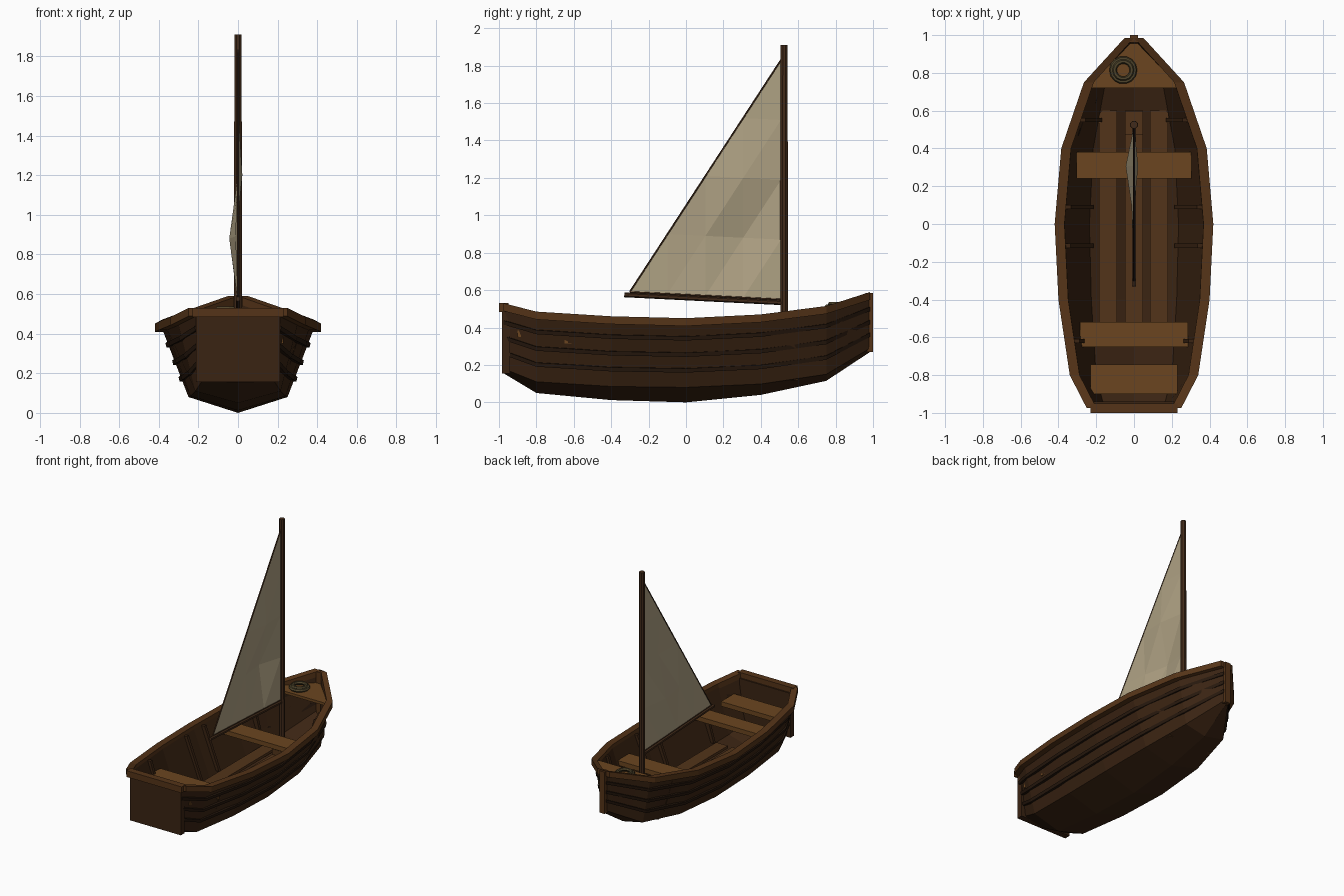
import bpy, bmesh, math
from mathutils import Vector

if "Cube" in bpy.data.objects:
    bpy.data.objects.remove(bpy.data.objects["Cube"])

def mat(name, r, g, b):
    m = bpy.data.materials.new(name)
    m.diffuse_color = (r, g, b, 1)
    m.use_nodes = True
    m.node_tree.nodes["Principled BSDF"].inputs["Base Color"].default_value = m.diffuse_color
    return m

HULL = mat("dark_wood", .042, .017, .006)
EDGE = mat("plank_edge_wood", .02, .009, .004)
RAIL = mat("rail_wood", .09, .034, .009)
FLOOR = mat("floor_wood", .085, .034, .01)
SEAT = mat("seat_wood", .145, .06, .014)
SPAR = mat("spar_wood", .055, .024, .01)
CLOTH = mat("sailcloth", .43, .36, .23)
ROPE = mat("rope", .08, .06, .025)

def finish(bm, name, m, mirror=False):
    bmesh.ops.recalc_face_normals(bm, faces=bm.faces)
    me = bpy.data.meshes.new(name)
    bm.to_mesh(me)
    bm.free()
    me.materials.append(m)
    ob = bpy.data.objects.new(name, me)
    bpy.context.collection.objects.link(ob)
    if mirror:
        ob.modifiers.new("mirror", 'MIRROR')
    return ob

def loft(name, rings, m, mirror=False):
    """Bridge a list of equal point rings and cap both ends."""
    bm = bmesh.new()
    vs = [[bm.verts.new(p) for p in r] for r in rings]
    n = len(rings[0])
    for a, b in zip(vs, vs[1:]):
        for i in range(n):
            j = (i + 1) % n
            bm.faces.new((a[i], a[j], b[j], b[i]))
    bm.faces.new(vs[0][::-1])
    bm.faces.new(vs[-1])
    return finish(bm, name, m, mirror)

def box(name, x0, x1, y0, y1, z0, z1, m):
    ring = lambda y: [(x0, y, z0), (x1, y, z0), (x1, y, z1), (x0, y, z1)]
    return loft(name, [ring(y0), ring(y1)], m)

def rod(name, p, q, r0, r1, m, sides=8):
    p, q = Vector(p), Vector(q)
    rot = (q - p).to_track_quat('Z', 'Y')
    ring = lambda c, r: [c + rot @ Vector((r * math.cos(a), r * math.sin(a), 0))
                         for a in [(i + .5) * math.tau / sides for i in range(sides)]]
    return loft(name, [ring(p, r0), ring(q, r1)], m)

# Stations: y, rail half width, rail top z, chine x, chine z, keel z
ST = [(-.975, .25, .53, .17, .18, .155), (-.8, .34, .485, .215, .11, .05),
      (-.4, .40, .46, .24, .085, .012), (0, .42, .45, .25, .08, 0),
      (.4, .385, .47, .23, .098, .04), (.75, .265, .515, .165, .15, .115),
      (.985, .05, .59, .015, .29, .27)]

def station(y):
    for a, b in zip(ST, ST[1:]):
        if a[0] <= y <= b[0]:
            t = (y - a[0]) / (b[0] - a[0])
            return [u + (v - u) * t for u, v in zip(a, b)]

# Hull shell with V bottom
def hull_ring(s):
    y, w, zt, cx, cz, kz = s
    top, t = w - .035, .014
    out = [(top, zt - .02), (cx, cz), (0, kz), (-cx, cz), (-top, zt - .02)]
    ix, ic = max(top - t, .004), max(cx - t, .003)
    inn = [(-ix, zt - .02), (-ic, cz + .013), (0, kz + .015), (ic, cz + .013), (ix, zt - .02)]
    return [(x, y, z) for x, z in out + inn]
loft("hull", [hull_ring(s) for s in ST], HULL)

# Overlapping plank edges along each side
for k, f in enumerate((.26, .5, .75)):
    rings = []
    for y, w, zt, cx, cz, kz in ST:
        x, z = cx + (w - .035 - cx) * f, cz + (zt - .02 - cz) * f
        rings.append([(x - .01, y, z - .012), (x + .01, y, z - .012),
                      (x + .015, y, z + .01), (x - .004, y, z + .012)])
    loft(f"plank_edge_{k + 1}", rings, EDGE, True)

# Gunwale rail, following the sheer
loft("rail", [[(w, y, zt - .042), (w, y, zt), (max(w - .052, 0), y, zt),
               (max(w - .052, 0), y, zt - .042)] for y, w, zt, *_ in ST], RAIL, True)

# Stern board, its cap and the bow post
box("transom", -.213, .213, -.985, -.94, .155, .49, HULL)
box("transom_cap", -.23, .23, -1, -.95, .483, .53, RAIL)
loft("bow_post", [[(x, .96, z), (-x, .96, z), (-x, 1, z), (x, 1, z)]
                  for x, z in ((.022, .27), (.022, .585))], RAIL)

# Floorboards
for i, x in enumerate((-.138, 0, .133)):
    box(f"floorboard_{i + 1}", x - .048, x + .048, -.62, .6, .118, .138, FLOOR)

# Ribs, leaning with the sides
for i, y in enumerate((-.62, -.115, .09, .55)):
    _, w, zt, cx, cz, _ = station(y)
    a, b = (cx - .012, cz + .03), (w - .058, zt - .03)
    loft(f"rib_{i + 1}", [[(x + d, yy, z) for d, yy in
         ((-.02, y - .011), (.014, y - .011), (.014, y + .011), (-.02, y + .011))]
         for x, z in (a, b)], HULL, True)

# Seats
box("front_seat", -.305, .305, .24, .38, .315, .35, SEAT)
box("rear_seat", -.285, .285, -.65, -.52, .315, .35, SEAT)
box("stern_bench", -.23, .23, -.9, -.745, .35, .385, SEAT)

# Bow deck
deck = [(-.235, .72), (.235, .72), (.205, .765), (.02, .955), (-.02, .955), (-.205, .765)]
loft("bow_deck", [[(x, y, z) for x, y in deck] for z in (.483, .503)], SEAT)

# Rope coil on the deck
for i, (r, z) in enumerate(((.062, .514), (.046, .526))):
    bpy.ops.mesh.primitive_torus_add(location=(-.057, .815, z), major_radius=r, minor_radius=.012,
                                     major_segments=14, minor_segments=6)
    bpy.context.object.name = f"rope_coil_{i + 1}"
    bpy.context.object.data.materials.append(ROPE)

# Mast, its foot block and the boom
box("mast_step", -.048, .048, .475, .595, .13, .18, FLOOR)
rod("mast", (0, .525, .12), (0, .525, 1.91), .022, .02, SPAR)
rod("boom", (0, -.33, .575), (0, .525, .532), .013, .013, SPAR, 6)

# Sail: a coarse triangular grid, bellied low and twisted higher up
tack, clew, head = Vector((0, .508, .55)), Vector((0, -.3, .59)), Vector((0, .508, 1.83))
N = 4
belly = {(1, 1): -.042, (2, 1): -.012, (1, 2): .02}
bm = bmesh.new()
g = {}
for i in range(N + 1):
    for j in range(N + 1 - i):
        a, b = i / N, j / N
        p = tack * (1 - a - b) + clew * a + head * b
        p.x = belly.get((i, j), 0)
        g[i, j] = bm.verts.new(p)
for i in range(N):
    for j in range(N - i):
        bm.faces.new((g[i, j], g[i + 1, j], g[i, j + 1]))
        if i + j < N - 1:
            bm.faces.new((g[i + 1, j], g[i + 1, j + 1], g[i, j + 1]))
sail = finish(bm, "sail", CLOTH)
sol = sail.modifiers.new("thickness", 'SOLIDIFY')
sol.thickness, sol.offset = .004, 0

# Rope sewn along the sail edges
for name, p, q in (("leech_rope", clew, head), ("foot_rope", clew, tack), ("luff_rope", tack, head)):
    rod(name, p, q, .005, .005, SPAR, 6)
